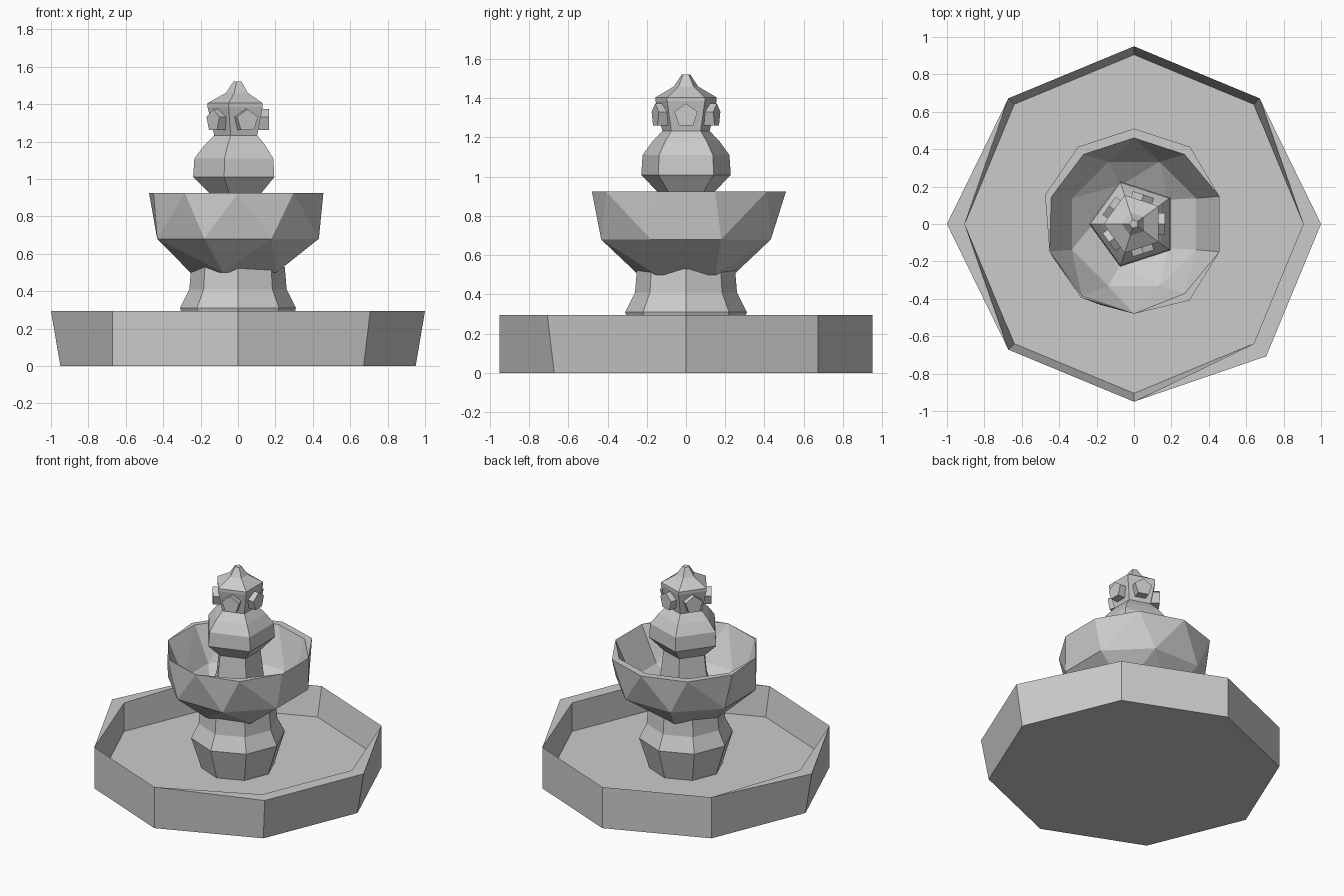
import bpy, bmesh, math
from mathutils import Vector

if "Cube" in bpy.data.objects:
    bpy.data.objects.remove(bpy.data.objects["Cube"])

TAU = 2 * math.pi


def ring(z, r, n, phase=0.0):
    """Horizontal polygon of n points; r is a radius or a list of radii."""
    rs = r if isinstance(r, list) else [r] * n
    return [Vector((rs[i] * math.cos(phase + TAU * i / n),
                    rs[i] * math.sin(phase + TAU * i / n), z)) for i in range(n)]


def finish(name, bm):
    bmesh.ops.remove_doubles(bm, verts=bm.verts[:], dist=1e-4)
    bmesh.ops.recalc_face_normals(bm, faces=bm.faces[:])
    me = bpy.data.meshes.new(name)
    bm.to_mesh(me)
    bm.free()
    ob = bpy.data.objects.new(name, me)
    bpy.context.collection.objects.link(ob)
    return ob


def loft(name, rings, phases):
    """Closed skin over stacked rings; unequal rings are zipped by angle."""
    bm = bmesh.new()
    vs = [[bm.verts.new(p) for p in r] for r in rings]
    for k in range(len(vs) - 1):
        a, b = vs[k], vs[k + 1]
        n, m = len(a), len(b)
        if n == m:
            for i in range(n):
                j = (i + 1) % n
                bm.faces.new((a[i], a[j], b[j], b[i]))
            continue
        i = j = 0
        while i < n or j < m:
            mid_a = phases[k] + TAU * (i + 0.5) / n
            mid_b = phases[k + 1] + TAU * (j + 0.5) / m
            if j >= m or (i < n and mid_a < mid_b):
                bm.faces.new((a[i % n], a[(i + 1) % n], b[j % m]))
                i += 1
            else:
                bm.faces.new((a[i % n], b[(j + 1) % m], b[j % m]))
                j += 1
    bm.faces.new(vs[0])
    bm.faces.new(vs[-1])
    return finish(name, bm)


def stack(name, profile, n, phase):
    return loft(name, [ring(z, r, n, phase) for r, z in profile],
                [phase] * len(profile))


# Octagonal basin: knife-edge rim with flat corners at three places
outer = [1.0, .95, .95, .95, 1.0, .95, .95, 1.0]
inner = [.905, .95, .95, .95, .905, .95, .95, .905]
loft("basin", [ring(0, .95, 8), ring(.295, outer, 8),
               ring(.295, inner, 8), ring(.09, .905, 8)], [0] * 4)

# Flared pedestal
stack("pedestal", [(.24, .085), (.31, .31), (.26, .41), (.25, .53)], 8, 0)

# Faceted bowl: pentagon foot, octagon belly, ten-sided rim, then inside
p5, p8, p10 = math.radians(36), math.radians(22.5), math.radians(18)
rim_out = [.48, .51, .51, .51, .50, .475, .485, .48, .505, .48]
rim_in = [.48, .46, .46, .46, .465, .475, .475, .48, .46, .48]
loft("bowl", [ring(.50, .255, 5, p5), ring(.68, .468, 8, p8),
              ring(.925, rim_out, 10, p10), ring(.925, rim_in, 10, p10),
              ring(.68, .36, 8, p8), ring(.58, .22, 5, p5)],
     [p5, p8, p10, p10, p8, p5])

# Column rising inside the bowl
stack("column", [(.23, .56), (.17, .72), (.145, .93)], 5, p5)

# Five-sided vase
stack("vase", [(.15, .92), (.24, 1.01), (.233, 1.11), (.18, 1.18), (.125, 1.235)], 5, p5)

# Spout head with pointed cap
stack("head", [(.125, 1.225), (.163, 1.385), (.163, 1.405),
               (.065, 1.46), (.024, 1.52)], 5, p5)

# Five pentagonal spouts, one on each face of the head
for k in range(5):
    ang = TAU * k / 5
    out = Vector((math.cos(ang), math.sin(ang), 0))
    side = Vector((-math.sin(ang), math.cos(ang), 0))
    bm = bmesh.new()
    ends = []
    for d in (.09, .165):
        ends.append([bm.verts.new(out * d + side * (.062 * math.sin(TAU * i / 5))
                                  + Vector((0, 0, 1.312 + .062 * math.cos(TAU * i / 5))))
                     for i in range(5)])
    for i in range(5):
        j = (i + 1) % 5
        bm.faces.new((ends[0][i], ends[0][j], ends[1][j], ends[1][i]))
    for e in ends:
        bm.faces.new(e)
    finish("spout_%d" % (k + 1), bm)
